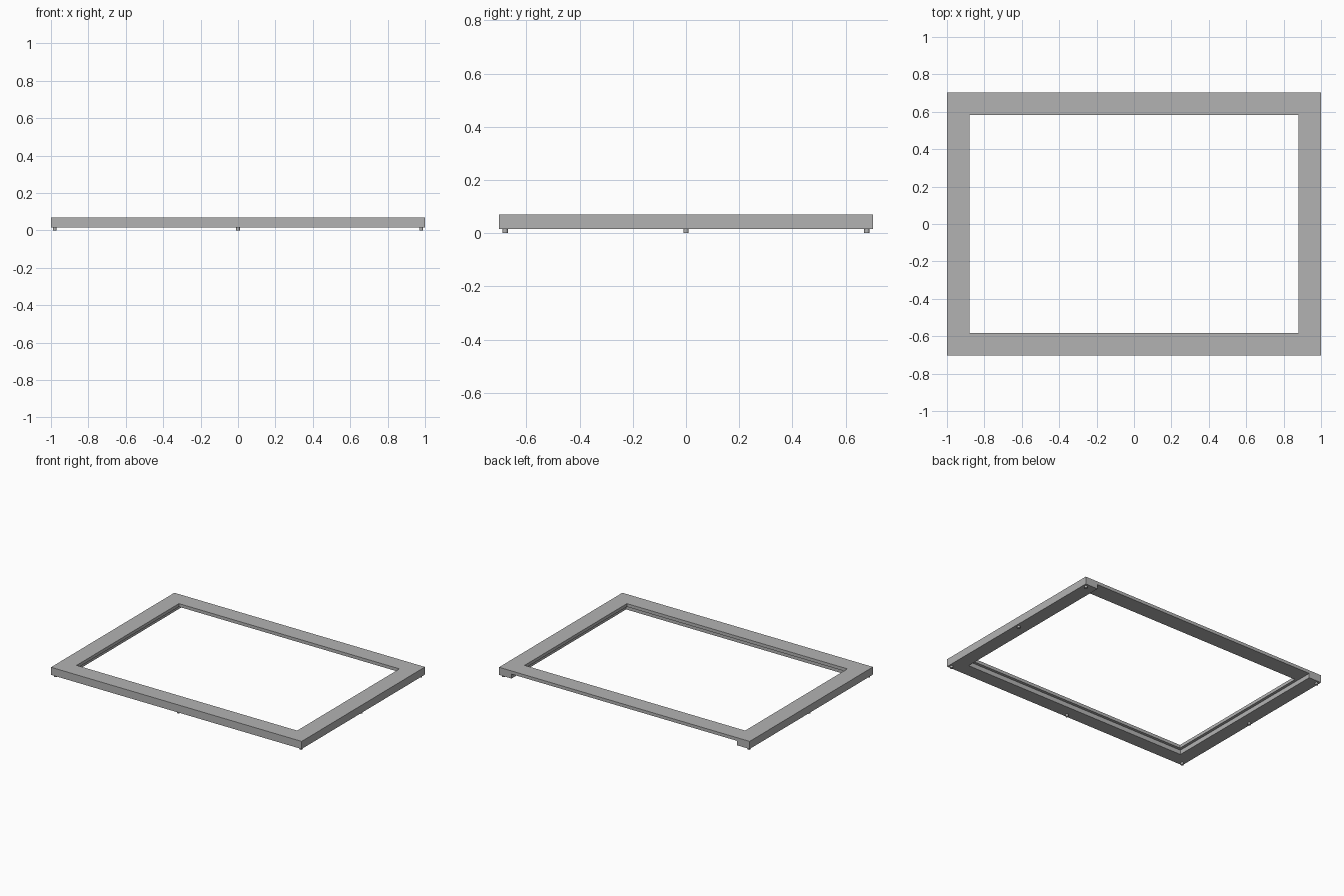
import bpy

if "Cube" in bpy.data.objects:
    bpy.data.objects.remove(bpy.data.objects["Cube"])

HX, HY = 1.0, 0.703          # outer half sizes
Z0, Z1 = 0.015, 0.07         # underside and top of the frame
BAR = 0.12                   # width of the top face of each bar
WALL = 0.10                  # width of the lower wall
LIP_Z = 0.047                # underside of the overhanging lip

grey = bpy.data.materials.new("grey")
grey.diffuse_color = (0.45, 0.45, 0.45, 1)
grey.use_nodes = True
grey.node_tree.nodes["Principled BSDF"].inputs["Base Color"].default_value = grey.diffuse_color


def box(name, lo, hi):
    bpy.ops.mesh.primitive_cube_add(size=1, location=[(a + b) / 2 for a, b in zip(lo, hi)])
    ob = bpy.context.object
    ob.name = name
    ob.scale = [b - a for a, b in zip(lo, hi)]
    bpy.ops.object.transform_apply(location=False, rotation=False, scale=True)
    return ob


def cut(target, cutter):
    mod = target.modifiers.new("cut", 'BOOLEAN')
    mod.operation = 'DIFFERENCE'
    mod.solver = 'EXACT'
    mod.object = cutter
    cutter.hide_render = True
    bpy.context.view_layer.objects.active = target
    bpy.ops.object.modifier_apply(modifier=mod.name)
    bpy.data.objects.remove(cutter)


# Frame slab
frame = box("frame", (-HX, -HY, Z0), (HX, HY, Z1))
frame.data.materials.append(grey)

# Central opening
cut(frame, box("opening_cutter", (-HX + BAR, -HY + BAR, -0.1), (HX - BAR, HY - BAR, 0.2)))

# Recess under the lip, open at the back so a panel can slide in
cut(frame, box("recess_cutter", (-HX + WALL, -HY + WALL, -0.1), (HX - WALL, HY + 0.1, LIP_Z)))

# Small round feet: four corners, both sides and front centre
FX, FY = HX - 0.02, HY - 0.023
feet = [(x, y) for x in (-FX, FX) for y in (-FY, 0, FY)] + [(0, -FY)]
for i, (x, y) in enumerate(feet):
    bpy.ops.mesh.primitive_cylinder_add(vertices=16, radius=0.01, depth=Z0, location=(x, y, Z0 / 2))
    foot = bpy.context.object
    foot.name = f"foot_{i + 1}"
    foot.data.materials.append(grey)
    bpy.ops.object.shade_smooth_by_angle()
